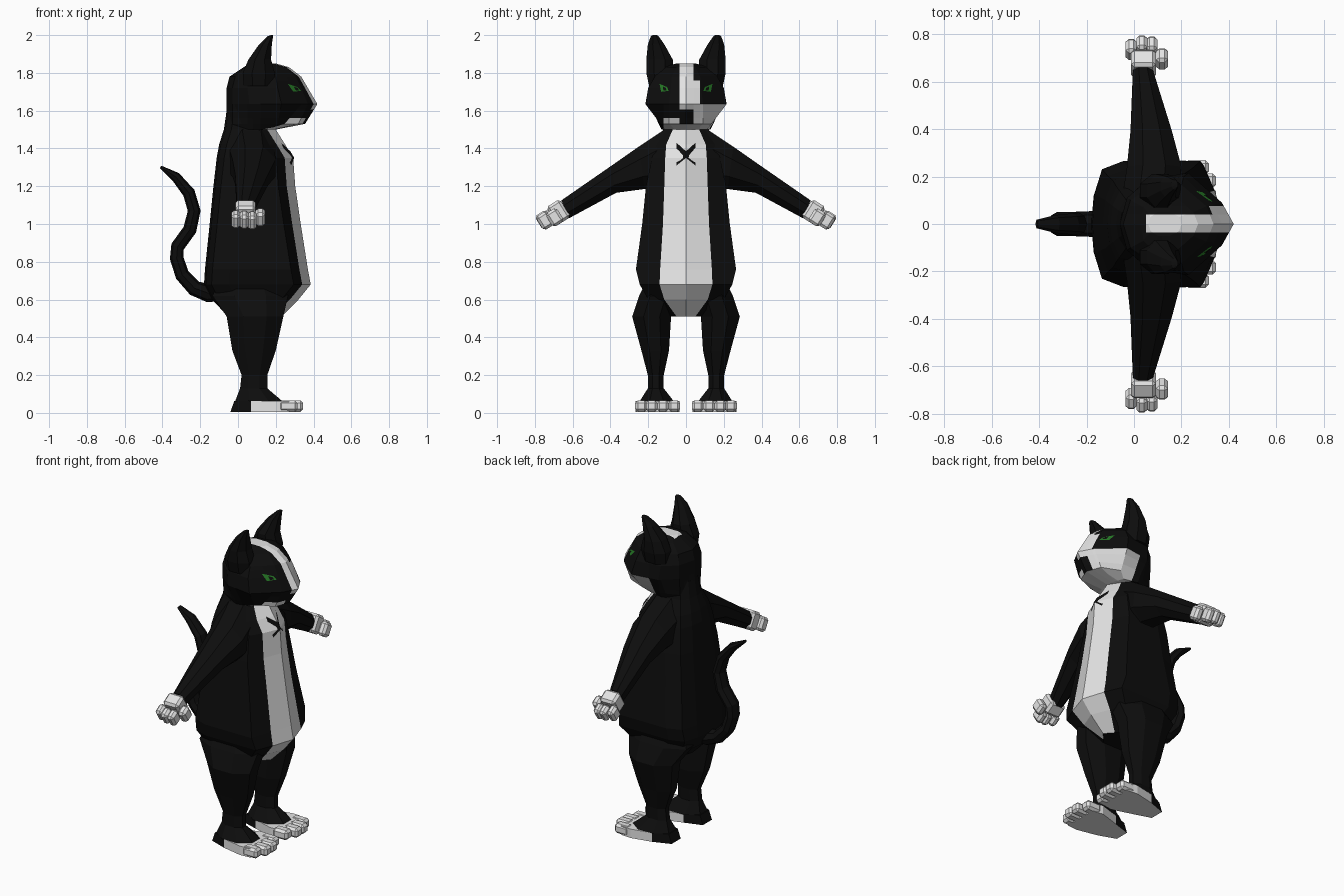
import bpy, bmesh, math
from mathutils import Vector, Matrix
from mathutils.bvhtree import BVHTree

if "Cube" in bpy.data.objects:
    bpy.data.objects.remove(bpy.data.objects["Cube"])


def material(name, rgb):
    m = bpy.data.materials.new(name)
    m.diffuse_color = (*rgb, 1)
    m.use_nodes = True
    m.node_tree.nodes["Principled BSDF"].inputs["Base Color"].default_value = m.diffuse_color
    return m


BLACK = material("black_fur", (0.004, 0.004, 0.004))
WHITE = material("white_fur", (0.78, 0.78, 0.78))
GREEN = material("green_eye", (0.02, 0.2, 0.02))


def finish(bm, name, mats, rule=None):
    """Write the bmesh to an object; rule(centre, normal) picks the material."""
    bmesh.ops.recalc_face_normals(bm, faces=bm.faces)
    bm.normal_update()
    if rule:
        for f in bm.faces:
            f.material_index = int(rule(f.calc_center_median(), f.normal))
    me = bpy.data.meshes.new(name)
    bm.to_mesh(me)
    for m in mats:
        me.materials.append(m)
    ob = bpy.data.objects.new(name, me)
    bpy.context.collection.objects.link(ob)
    return ob


def loft(rings):
    """Skin a list of closed rings and cap both ends."""
    bm = bmesh.new()
    rows = [[bm.verts.new(p) for p in r] for r in rings]
    n = len(rows[0])
    for a, b in zip(rows, rows[1:]):
        for i in range(n):
            j = (i + 1) % n
            bm.faces.new((a[i], a[j], b[j], b[i]))
    bm.faces.new(rows[0])
    bm.faces.new(rows[-1])
    return bm


def cut(bm, axis, value):
    no = Vector((0, 0, 0))
    no[axis] = 1
    bmesh.ops.bisect_plane(bm, geom=bm.verts[:] + bm.edges[:] + bm.faces[:],
                           plane_co=no * value, plane_no=no, dist=1e-5)


def mirrored(half, z):
    """Half outline from front centre to back centre, closed across y."""
    return [(x, y, z) for x, y in half] + [(x, -y, z) for x, y in half[-2:0:-1]]


def ring8(cx, cy, rx, ry, z):
    k = 1 / math.cos(math.pi / 8)
    return [(cx + rx * k * math.cos(a), cy + ry * k * math.sin(a), z)
            for a in (math.pi / 8 + i * math.pi / 4 for i in range(8))]


def block(name, centre, size, tilt, mat, bevel=0.014):
    bm = bmesh.new()
    bmesh.ops.create_cube(bm, size=1)
    bmesh.ops.scale(bm, vec=size, verts=bm.verts)
    bmesh.ops.bevel(bm, geom=bm.edges[:], offset=bevel, segments=1, affect='EDGES')
    bmesh.ops.transform(bm, matrix=Matrix.Translation(centre) @ Matrix.Rotation(tilt, 4, 'X'),
                        verts=bm.verts)
    return finish(bm, name, [mat])


def plate(name, tree, pts, mat, lift):
    """Thin painted face laid on the +x side of a surface."""
    bm = bmesh.new()
    vs = []
    for y, z in pts:
        hit = tree.ray_cast(Vector((2, y, z)), Vector((-1, 0, 0)))[0]
        vs.append(bm.verts.new((hit.x + lift, y, z)))
    bm.faces.new(vs)
    ob = finish(bm, name, [mat])
    if ob.data.polygons[0].normal.x < 0:
        ob.data.flip_normals()


# Torso: z, back x, front x, half width, bib half width
torso_rows = [
    (0.51, -0.05, 0.23, 0.10, 0.05), (0.60, -0.14, 0.32, 0.20, 0.115),
    (0.68, -0.18, 0.385, 0.245, 0.14), (0.76, -0.175, 0.37, 0.265, 0.137),
    (1.00, -0.15, 0.332, 0.232, 0.122), (1.20, -0.13, 0.303, 0.212, 0.115),
    (1.35, -0.113, 0.292, 0.18, 0.11), (1.42, -0.10, 0.25, 0.16, 0.105),
    (1.50, -0.075, 0.20, 0.12, 0.07), (1.60, -0.06, 0.16, 0.10, 0.05)]
rings = []
for z, xb, xf, hw, p in torso_rows:
    rings.append(mirrored([(xf, 0), (xf - 0.045, p), (xf - 0.09, hw),
                           (xb + 0.13, hw), (xb + 0.04, hw * 0.87),
                           (xb + 0.01, hw * 0.48), (xb, 0)], z))
bm = loft(rings)
tree = BVHTree.FromBMesh(bm)
bib = {f.index for f in bm.faces}
finish(bm, "torso", [BLACK, WHITE],
       lambda c, n: c.x > 0.12 and n.x > 0.25 and abs(c.y) < 0.075 and c.z < 1.52 and n.z > -0.95)

# Bow tie on the chest
for s, side in ((1, "right"), (-1, "left")):
    plate("bow_" + side, tree, [(0, 1.385), (s * 0.05, 1.43), (s * 0.05, 1.31), (0, 1.35)],
          BLACK, 0.006)

# Head: half outlines from front to back
head_rows = [
    (1.50, [(.20, 0), (.19, .06), (.17, .11), (.08, .13), (-.02, .09), (-.065, 0)]),
    (1.53, [(.355, 0), (.32, .09), (.21, .135), (.08, .145), (-.03, .10), (-.065, 0)]),
    (1.635, [(.42, 0), (.37, .09), (.23, .215), (.06, .19), (-.03, .11), (-.06, 0)]),
    (1.72, [(.37, 0), (.335, .08), (.21, .20), (.05, .18), (-.03, .11), (-.06, 0)]),
    (1.78, [(.335, 0), (.305, .075), (.2, .165), (.06, .15), (-.015, .10), (-.045, 0)]),
    (1.83, [(.27, 0), (.25, .05), (.17, .12), (.08, .11), (.04, .07), (.03, 0)]),
    (1.85, [(.20, 0), (.19, .03), (.15, .05), (.10, .05), (.07, .03), (.06, 0)])]
bm = loft([mirrored(h, z) for z, h in head_rows])
tree = BVHTree.FromBMesh(bm)
for axis, value in ((1, -0.12), (1, -0.035), (1, 0.04), (1, 0.075),
                    (2, 1.56), (2, 1.605), (2, 1.76), (0, 0.05), (0, 0.12)):
    cut(bm, axis, value)


def head_white(c, n):
    if c.x < 0.05:
        return False
    if c.z > 1.635:                                   # blaze
        return -0.035 < c.y < (0.04 if c.z > 1.76 else 0.075)
    if -0.035 < c.y < 0.04 and 1.53 < c.z < 1.605:    # dark nose
        return False
    if c.y > -0.035:                                  # muzzle, one side larger
        return c.x > 0.12
    return c.z < 1.56 and c.x > 0.15 and c.y > -0.12


finish(bm, "head", [BLACK, WHITE], head_white)

# Tail: spine x, z, radius in plane, half width
spine = [(-.08, .64, .05, .05), (-.16, .635, .048, .055), (-.23, .66, .042, .052),
         (-.295, .73, .038, .05), (-.325, .82, .036, .05), (-.32, .88, .036, .05),
         (-.255, .97, .036, .05), (-.232, 1.07, .034, .048), (-.26, 1.165, .033, .045),
         (-.33, 1.25, .026, .038), (-.41, 1.302, .008, .018)]
rings = []
for i, (x, z, r, w) in enumerate(spine):
    a, b = spine[max(i - 1, 0)], spine[min(i + 1, len(spine) - 1)]
    t = Vector((b[0] - a[0], 0, b[1] - a[1])).normalized()
    side = Vector((-t.z, 0, t.x))
    rings.append([Vector((x, 0, z)) + side * r * math.cos(k * math.pi / 4)
                  + Vector((0, w * math.sin(k * math.pi / 4), 0)) for k in range(8)])
finish(loft(rings), "tail", [BLACK])

for s, side in ((1, "right"), (-1, "left")):
    # Ear: z, centre x, centre y, radii
    ear = [(1.73, .11, .135, .08, .06), (1.80, .11, .14, .085, .07), (1.87, .115, .14, .06, .07),
           (1.95, .145, .158, .034, .044), (1.995, .172, .166, .014, .02), (2.0, .18, .166, .006, .01)]
    finish(loft([ring8(cx, s * cy, rx, ry, z) for z, cx, cy, rx, ry in ear]),
           "ear_" + side, [BLACK])

    # Eye: green rim with a dark pupil
    plate("eye_" + side, tree, [(s * .092, 1.705), (s * .132, 1.70), (s * .14, 1.742),
                                (s * .10, 1.725)], GREEN, 0.004)
    plate("pupil_" + side, tree, [(s * .104, 1.708), (s * .12, 1.706), (s * .122, 1.728),
                                  (s * .106, 1.72)], BLACK, 0.008)

    # Arm: top (y, z), bottom (y, z), x range
    arm = [(.10, 1.51, .14, 1.17, -.05, .19), (.25, 1.41, .22, 1.185, -.03, .20),
           (.40, 1.305, .37, 1.165, -.015, .16), (.66, 1.125, .62, 1.03, -.005, .08)]
    rings = []
    for ty, tz, by, bz, x0, x1 in arm:
        ring = []
        for k in range(8):
            a = math.pi / 8 + k * math.pi / 4
            c, h = math.cos(a) * 1.08, math.sin(a) * 1.08
            ring.append(((x0 + x1) / 2 + c * (x1 - x0) / 2,
                         s * ((ty + by) / 2 + h * (ty - by) / 2),
                         (tz + bz) / 2 + h * (tz - bz) / 2))
        rings.append(ring)
    finish(loft(rings), "arm_" + side, [BLACK])

    # Paw, fingers and thumb
    tilt = -s * math.radians(32)
    block("paw_" + side, (.04, s * .675, 1.063), (.105, .085, .112), tilt, WHITE)
    fingers = [(-.012, .735, 1.025, .046), (.033, .75, 1.022, .046), (.075, .745, 1.018, .046),
               (.118, .695, 1.035, .05)]
    for i, (x, y, z, w) in enumerate(fingers):
        block(f"finger_{i}_{side}", (x, s * y, z), (w, .07, .085), tilt, WHITE)

    # Leg down to the instep
    leg = [(.06, .12, .16, .09, .70), (.065, .148, .20, .10, .62), (.09, .182, .15, .103, .51),
           (.085, .163, .115, .073, .33), (.087, .16, .068, .042, .20),
           (.083, .16, .072, .042, .13), (.11, .155, .125, .09, .062)]
    finish(loft([ring8(cx, s * cy, rx, ry, z) for cx, cy, rx, ry, z in leg]),
           "leg_" + side, [BLACK])

    # Foot slab with black heel, white front and sole
    outline = [(-.04, .11), (-.04, .20), (.07, .24), (.20, .268), (.27, .262),
               (.27, .045), (.20, .035), (.07, .075)]
    bm = loft([[(x, s * y, .006) for x, y in outline],
               [(max(x, -.02), s * y, .062) for x, y in outline]])
    cut(bm, 0, .07)
    finish(bm, "foot_" + side, [BLACK, WHITE], lambda c, n: c.x > .07 or n.z < -.9)
    for i, (x, y) in enumerate([(.265, .062), (.295, .122), (.295, .182), (.265, .238)]):
        block(f"toe_{i}_{side}", (x, s * y, .036), (.10, .062, .06), 0, WHITE)
